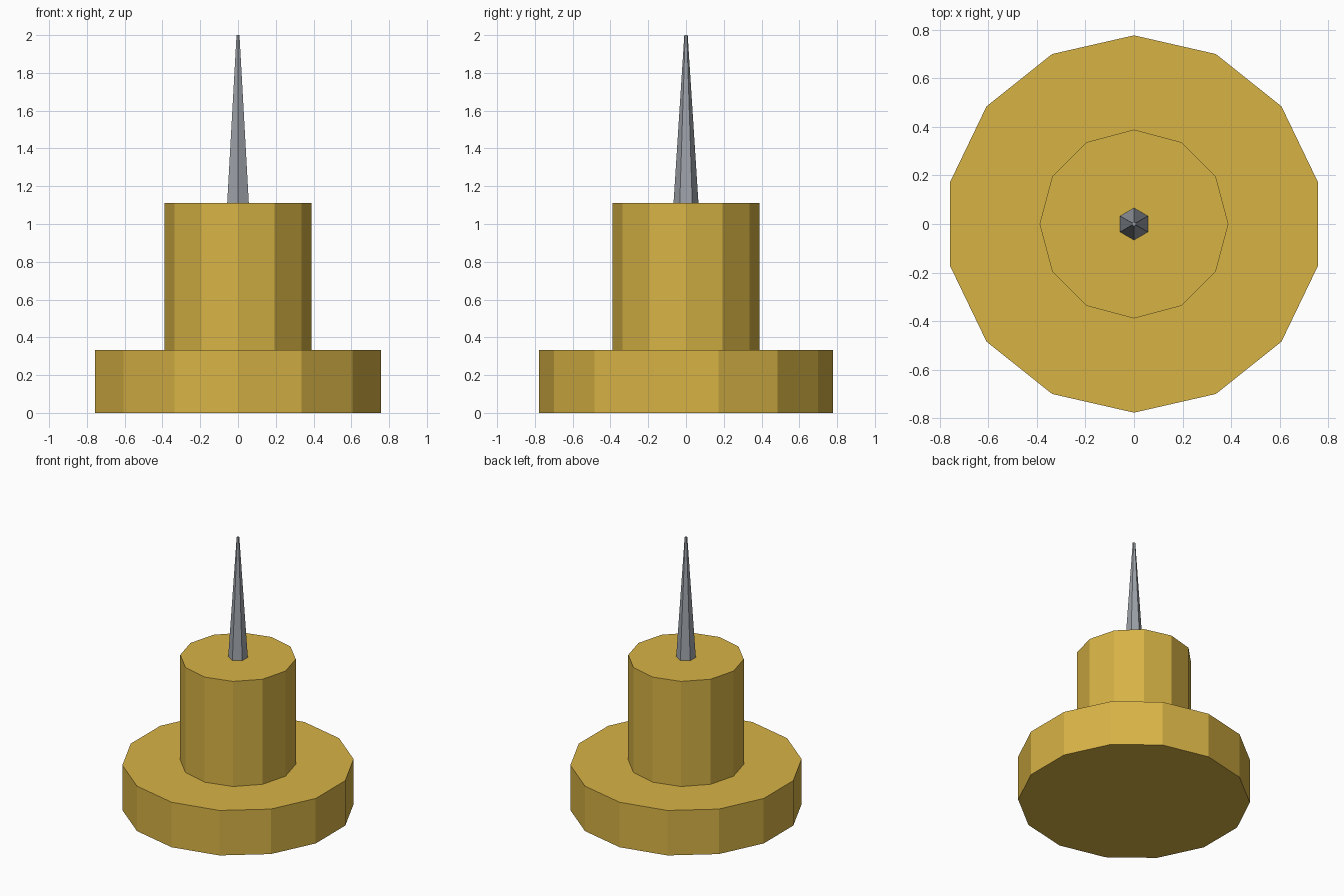
import bpy

if "Cube" in bpy.data.objects:
    bpy.data.objects.remove(bpy.data.objects["Cube"])


def material(name, rgb):
    mat = bpy.data.materials.new(name)
    mat.diffuse_color = (*rgb, 1.0)
    mat.use_nodes = True
    mat.node_tree.nodes["Principled BSDF"].inputs["Base Color"].default_value = mat.diffuse_color
    return mat


def prism(name, sides, r_bottom, r_top, z_bottom, z_top, mat):
    """Flat-sided column standing between two heights, one corner towards +y."""
    bpy.ops.mesh.primitive_cone_add(
        vertices=sides, radius1=r_bottom, radius2=r_top,
        depth=z_top - z_bottom, location=(0, 0, (z_bottom + z_top) / 2))
    obj = bpy.context.object
    obj.name = name
    obj.data.materials.append(mat)
    return obj


brass = material("brass", (0.68, 0.45, 0.06))
steel = material("steel", (0.34, 0.365, 0.40))

# Wide flange, grip column and tapered pin
prism("base_flange", 14, 0.777, 0.777, 0.0, 0.333, brass)
prism("grip_column", 12, 0.389, 0.389, 0.333, 1.111, brass)
prism("tapered_pin", 6, 0.066, 0.009, 1.111, 2.0, steel)
